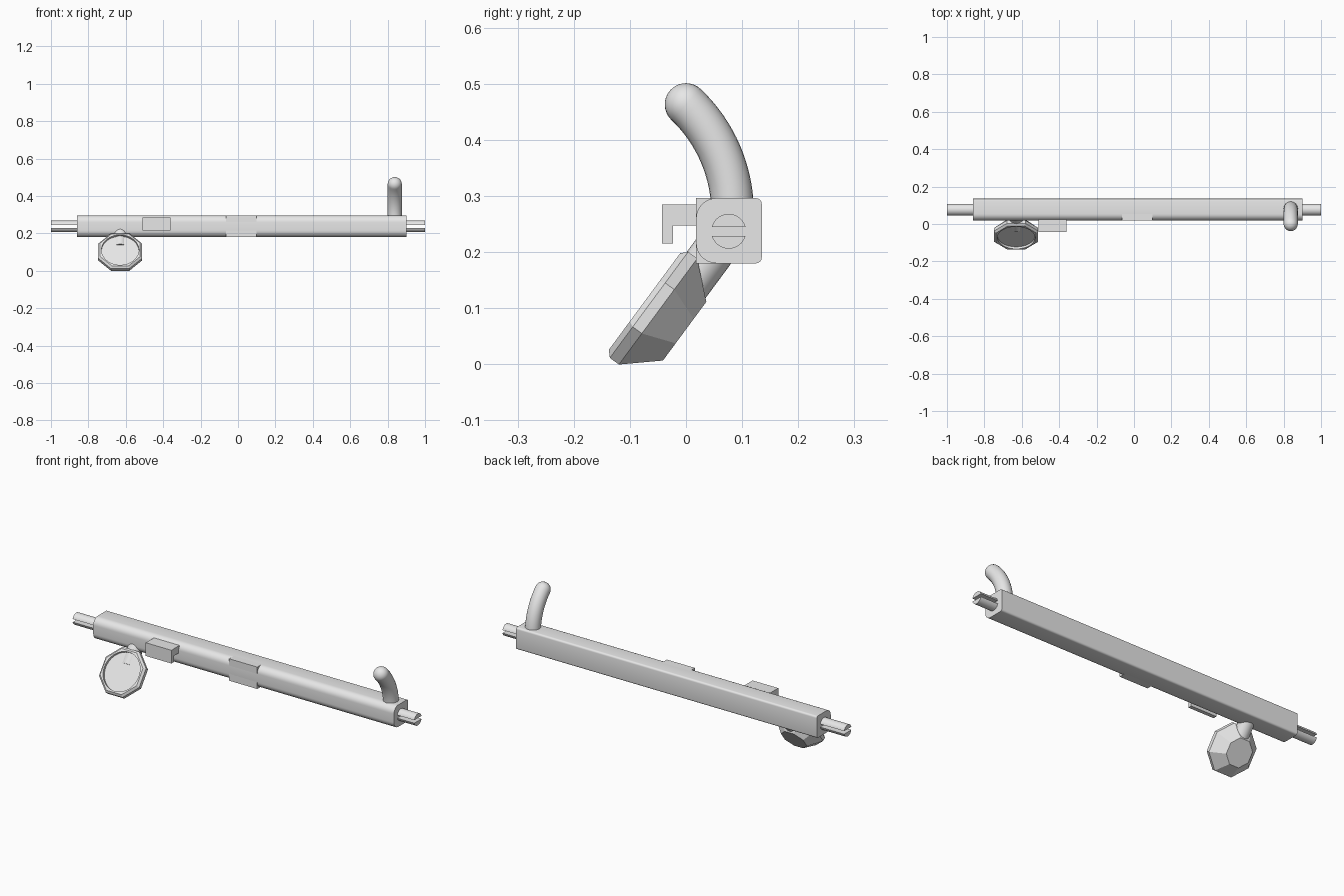
import bpy, bmesh
from math import sin, cos, pi, radians
from mathutils import Vector

cube = bpy.data.objects.get("Cube")
if cube:
    bpy.data.objects.remove(cube, do_unlink=True)

grey = bpy.data.materials.new("plain_grey")
grey.use_nodes = True
grey.diffuse_color = (0.8, 0.8, 0.8, 1)
grey.node_tree.nodes["Principled BSDF"].inputs["Base Color"].default_value = (0.8, 0.8, 0.8, 1)


def loft(name, rings, angle=30):
    """Skin a list of equal-length point rings and cap both ends."""
    bm = bmesh.new()
    rows = [[bm.verts.new(p) for p in ring] for ring in rings]
    n = len(rows[0])
    for a, b in zip(rows, rows[1:]):
        for i in range(n):
            j = (i + 1) % n
            bm.faces.new((a[i], a[j], b[j], b[i]))
    bm.faces.new(rows[0])
    bm.faces.new(rows[-1])
    bmesh.ops.recalc_face_normals(bm, faces=bm.faces)
    mesh = bpy.data.meshes.new(name)
    bm.to_mesh(mesh)
    bm.free()
    mesh.materials.append(grey)
    obj = bpy.data.objects.new(name, mesh)
    bpy.context.collection.objects.link(obj)
    bpy.ops.object.select_all(action='DESELECT')
    obj.select_set(True)
    bpy.context.view_layer.objects.active = obj
    bpy.ops.object.shade_smooth_by_angle(angle=radians(angle))
    return obj


def extrude(name, profile, x0, x1):
    """Extrude a (y, z) profile along x."""
    return loft(name, [[(x, y, z) for y, z in profile] for x in (x0, x1)])


def arc(cy, cz, r, start, end, steps=8):
    angles = [radians(start + (end - start) * i / steps) for i in range(steps + 1)]
    return [(cy + r * cos(a), cz + r * sin(a)) for a in angles]


# Main bar: large rounding at the front, small rounding at the back
Y0, Y1, Z0, Z1 = 0.018, 0.135, 0.18, 0.296
F, B = 0.036, 0.01
bar = (arc(Y1 - B, Z1 - B, B, 0, 90, 4) + arc(Y0 + F, Z1 - F, F, 90, 180)
       + arc(Y0 + F, Z0 + F, F, 180, 270) + arc(Y1 - B, Z0 + B, B, 270, 360, 4))
extrude("main_bar", bar, -0.86, 0.9)

# Square front plate filling the rounded corners
extrude("front_plate", [(Y0, Z0), (0.06, Z0), (0.06, Z1), (Y0, Z1)], -0.065, 0.1)

# Split pins at both ends, each with an upper and a lower prong
for side, x0, x1 in (("right", -1, -0.85), ("left", 0.89, 1)):
    for half, turn in (("upper", 0), ("lower", 180)):
        prong = arc(0.076, 0.237, 0.031, turn + 15, turn + 165, 16)
        extrude(f"{side}_{half}_prong", prong, x0, x1)

# Hooked bracket on the front
extrude("front_bracket", [(0.025, 0.285), (-0.043, 0.285), (-0.043, 0.215),
                          (-0.023, 0.215), (-0.023, 0.247), (0.025, 0.247)], -0.51, -0.36)

# Curved handle with a round tip
R, TUBE, SIDES = 0.266, 0.038, 24
SWEEP = radians(46.5)
rings = []


def tube_ring(centre, across, radius):
    return [centre + radius * (Vector((cos(t), 0, 0)) + across * sin(t))
            for t in (2 * pi * i / SIDES for i in range(SIDES))]


for i in range(17):
    a = SWEEP * i / 16
    across = Vector((0, cos(a), sin(a)))
    centre = Vector((0.838, 0.083 - R, 0.27)) + R * across
    rings.append(tube_ring(centre, across, TUBE))
forward = Vector((0, -sin(SWEEP), cos(SWEEP)))
for i in range(1, 9):
    t = radians(11 * i)
    rings.append(tube_ring(centre + forward * TUBE * sin(t), across, TUBE * cos(t)))
loft("curved_handle", rings, 40)

# Tilted octagonal head, in its own frame: up along the face, back away from it
UP = Vector((0, 0.594, 0.804))
BACK = Vector((0, 0.804, -0.594))
HX = Vector((-0.63, 0, 0))


def head_ring(depth, apothem, octagon=True, count=48):
    ring = []
    for i in range(count):
        t = 2 * pi * i / count
        r = apothem / cos((t + pi / 8) % (pi / 4) - pi / 8) if octagon else apothem
        ring.append(HX + BACK * depth + UP * (0.046 + r * sin(t))
                    + Vector((r * cos(t), 0, 0)))
    return ring


loft("octagonal_head", [
    head_ring(-0.112, 0.1, False), head_ring(-0.126, 0.1, False),
    head_ring(-0.126, 0.107), head_ring(-0.116, 0.1175),
    head_ring(-0.096, 0.1175), head_ring(-0.037, 0.065)], 20)

# Round stem joining the head to the bar
stem = []
for u in (0.09, 0.225):
    stem.append([HX + UP * u + BACK * (-0.08 + 0.038 * sin(t)) + Vector((0.038 * cos(t), 0, 0))
                 for t in (2 * pi * i / SIDES for i in range(SIDES))])
loft("head_stem", stem)
